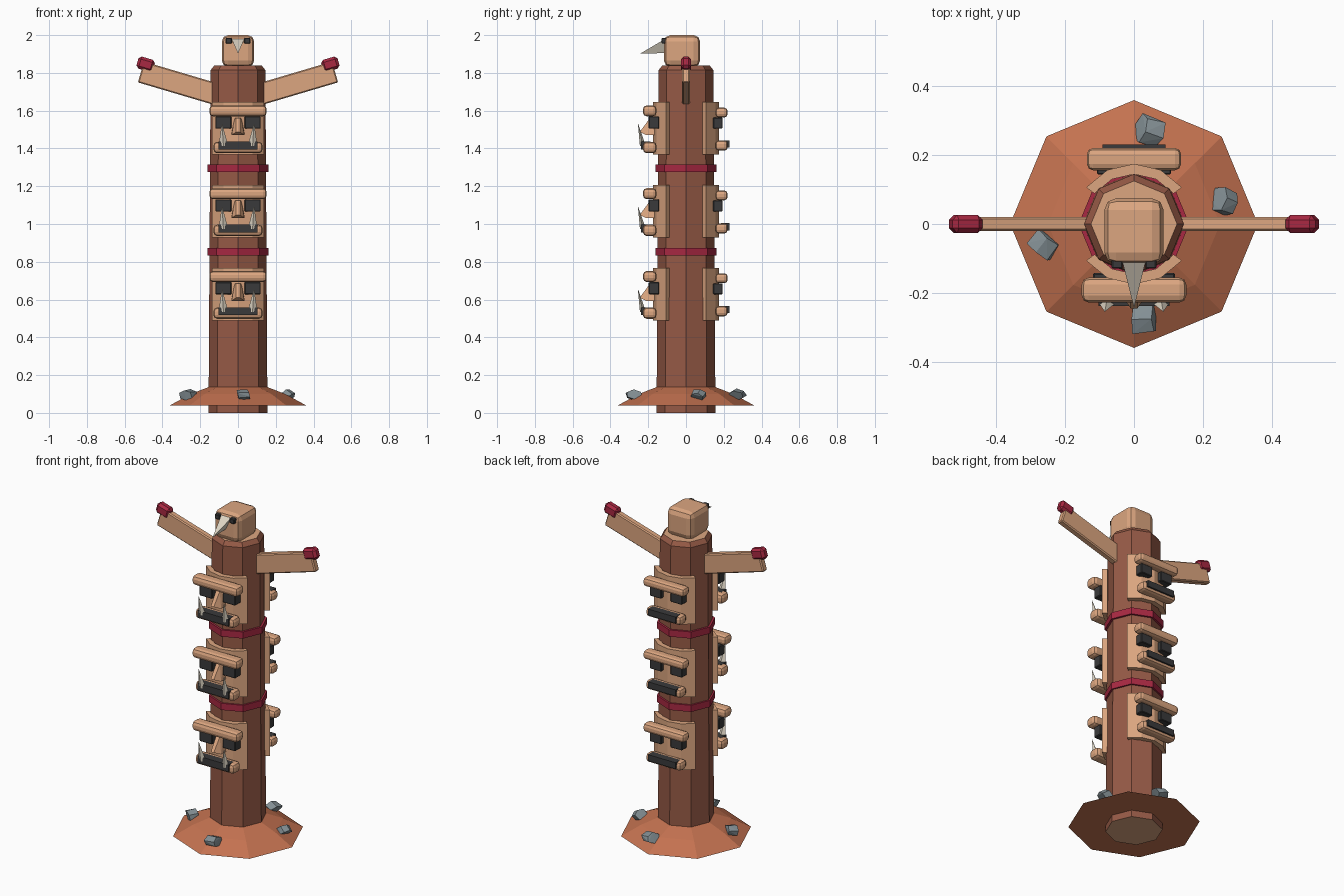
import bpy, bmesh, math, random
from mathutils import Vector, Matrix, Euler

if "Cube" in bpy.data.objects:
    bpy.data.objects.remove(bpy.data.objects["Cube"])

random.seed(4)


def material(name, hexcol):
    m = bpy.data.materials.new(name)
    c = [int(hexcol[i:i + 2], 16) / 255 for i in (0, 2, 4)]
    lin = [v / 12.92 if v < 0.04045 else ((v + 0.055) / 1.055) ** 2.4 for v in c]
    m.diffuse_color = (*lin, 1)
    m.use_nodes = True
    m.node_tree.nodes["Principled BSDF"].inputs["Base Color"].default_value = m.diffuse_color
    return m


BROWN = material("brown wood", "965A46")
TAN = material("tan wood", "DCA680")
RED = material("red paint", "A82842")
DARK = material("charcoal", "3A3A3B")
BONE = material("bone", "DED5C4")
EARTH = material("orange earth", "C47250")
STONE = material("grey stone", "849095")


def finish(name, bm, *mats):
    bmesh.ops.recalc_face_normals(bm, faces=bm.faces)
    me = bpy.data.meshes.new(name)
    bm.to_mesh(me)
    bm.free()
    for m in mats:
        me.materials.append(m)
    ob = bpy.data.objects.new(name, me)
    bpy.context.collection.objects.link(ob)
    return ob


def box(name, size, loc, mat, bevel=0, segs=1, tilt=0):
    bm = bmesh.new()
    bmesh.ops.create_cube(bm, size=1, matrix=Matrix.Diagonal((*size, 1)))
    if bevel:
        bmesh.ops.bevel(bm, geom=bm.edges[:], offset=bevel, segments=segs,
                        profile=0.5, affect='EDGES')
    bm.transform(Matrix.Translation(loc) @ Matrix.Rotation(tilt, 4, 'Y'))
    return finish(name, bm, mat)


def hull(name, pts, mat):
    bm = bmesh.new()
    for p in pts:
        bm.verts.new(p)
    res = bmesh.ops.convex_hull(bm, input=bm.verts[:])
    junk = [v for v in res["geom_interior"] if isinstance(v, bmesh.types.BMVert)]
    bmesh.ops.delete(bm, geom=junk, context='VERTS')
    return finish(name, bm, mat)


def lathe(name, profile, mat, cap=None, sides=8):
    """Eight-sided turned solid with closed ends."""
    bm = bmesh.new()
    rings = [[bm.verts.new((r * math.cos(math.tau * i / sides),
                            r * math.sin(math.tau * i / sides), z))
              for i in range(sides)] for r, z in profile]
    for a, b in zip(rings, rings[1:]):
        for i in range(sides):
            j = (i + 1) % sides
            bm.faces.new((a[i], a[j], b[j], b[i]))
    for ring in (rings[0], rings[-1]):
        bm.faces.new(ring).material_index = 1 if cap else 0
    return finish(name, bm, mat, *([cap] if cap else []))


def curved_plate(name, z0, z1, side, mat, r0=0.145, r1=0.175, segs=4):
    """Bent board wrapping the pole on the front (-1) or back (+1)."""
    bm = bmesh.new()
    cols = []
    for i in range(segs + 1):
        a = math.radians(37.5 + 105 * i / segs)
        cols.append([bm.verts.new((r * math.cos(a), side * r * math.sin(a), z))
                     for r, z in ((r0, z0), (r1, z0), (r1, z1), (r0, z1))])
    for a, b in zip(cols, cols[1:]):
        for k in range(4):
            bm.faces.new((a[k], a[(k + 1) % 4], b[(k + 1) % 4], b[k]))
    bm.faces.new(cols[0])
    bm.faces.new(cols[-1])
    return finish(name, bm, mat)


# Pole, ground mound and painted bands
lathe("pole", [(0.156, 0), (0.145, 1.815), (0.125, 1.84)], BROWN, TAN)
lathe("mound", [(0.36, 0.04), (0.25, 0.1), (0.155, 0.137)], EARTH)
for z in (0.853, 1.295):
    lathe("band", [(0.161, z - 0.02), (0.161, z + 0.02)], RED)


# Carved faces: full ones in front, smaller plain ones behind
def carved_face(zc, side, s):
    tag = "front" if side < 0 else "back"

    def part(name, size, x, y, dz, mat, bevel=0, segs=1):
        y = 0.155 + (y - 0.155) * s
        box(f"{tag}_{name}", [v * s for v in size], (x * s, side * y, zc + dz * s),
            mat, bevel * s, segs)

    curved_plate(f"{tag}_face_plate", zc - 0.14, zc + 0.138, side, TAN)
    part("brow", (0.304, 0.072, 0.058), 0, 0.192, 0.092, TAN, 0.02, 2)
    part("lower_lip", (0.26, 0.072, 0.06), 0, 0.192, -0.102, TAN, 0.02, 2)
    part("mouth", (0.205, 0.05, 0.042), 0, 0.214, -0.092, DARK)
    for x in (-0.077, 0.077):
        part("eye", (0.085, 0.055, 0.065), x, 0.17, 0.03, DARK, 0.004)
    if side > 0:
        return
    # Nose wedge and upward fangs
    hull("nose", [(sx * x, y, zc + dz) for sx in (-1, 1) for x, y, dz in
                  ((0.036, -0.16, -0.037), (0.018, -0.16, 0.055), (0.034, -0.21, -0.037),
                   (0.012, -0.19, 0.055), (0.01, -0.245, -0.02))], TAN)
    for sx in (-1, 1):
        base = [(sx * 0.077 + 0.026 * math.cos(a), -0.228 + 0.016 * math.sin(a), zc - 0.095)
                for a in (0, math.pi / 2, math.pi, 1.5 * math.pi)]
        hull("fang", base + [(sx * 0.085, -0.255, zc + 0.028)], BONE)


for i in range(3):
    z = 0.63 + 0.4385 * i
    carved_face(z, -1, 1)
    carved_face(z, 1, 0.9)

# Wings with red tips
for sx in (-1, 1):
    t = math.radians(-16.5) * sx
    box("wing", (0.45, 0.04, 0.115), (sx * 0.298, 0, 1.741), TAN, 0.006, 1, t)
    box("wing_tip", (0.09, 0.052, 0.066), (sx * 0.489, 0, 1.846), RED, 0.014, 1, t)

# Bird head, beak and eyes
box("head", (0.172, 0.192, 0.168), (0, -0.021, 1.916), TAN, 0.034, 2)
hull("beak", [(-0.035, -0.105, 1.983), (0.035, -0.105, 1.983), (0, -0.105, 1.905),
              (0, -0.243, 1.902)], BONE)
for sx in (-1, 1):
    box("head_eye", (0.032, 0.04, 0.03), (sx * 0.049, -0.11, 1.97), DARK, 0.004)

# Stones on the mound
for x, y, r in ((-0.262, -0.06, 0.05), (0.262, 0.065, 0.046),
                (0.045, 0.27, 0.054), (0.03, -0.275, 0.056)):
    turn = Euler([random.uniform(0, 6) for _ in range(3)]).to_matrix()
    pts = []
    for i in range(12):
        a = math.tau * i / 6
        h = 0.55 if i < 6 else -0.55
        k = random.uniform(0.75, 1.0)
        p = turn @ Vector((k * math.cos(a), k * math.sin(a), h))
        p = p.normalized() * random.uniform(0.9, 1.08)
        pts.append((x + p.x * r, y + p.y * r, 0.095 + p.z * 0.033))
    hull("stone", pts, STONE)
